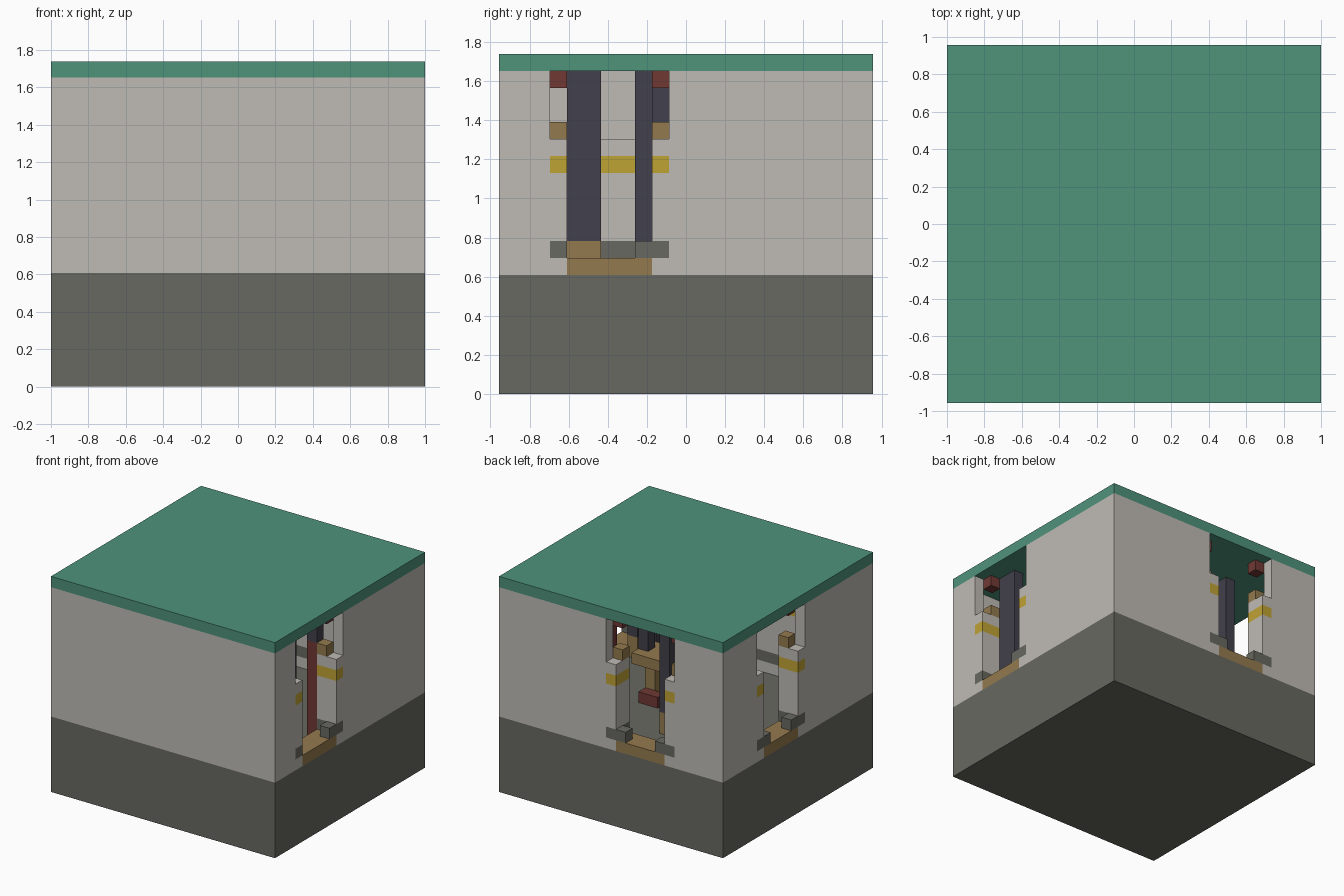
import bpy, bmesh
from mathutils import Vector

U = 2 / 23                      # one block
W, D, BASE, LEDGE, EAVES, TOP = 23, 22, 7, 15, 19, 20

if "Cube" in bpy.data.objects:
    bpy.data.objects.remove(bpy.data.objects["Cube"])


def material(name, *rgb):
    col = [((c / 255 + 0.055) / 1.055) ** 2.4 for c in rgb] + [1]
    m = bpy.data.materials.new(name)
    m.use_nodes = True
    m.diffuse_color = col
    bsdf = m.node_tree.nodes["Principled BSDF"]
    bsdf.inputs["Base Color"].default_value = col
    bsdf.inputs["Roughness"].default_value = 0.9
    return m


green = material("green roof", 79, 147, 123)
plaster = material("pale plaster", 191, 187, 181)
stone = material("dark stone", 104, 104, 97)
slate = material("blue slate", 66, 64, 76)
wood = material("brown wood", 148, 122, 78)
yellow = material("yellow trim", 191, 163, 53)
red = material("dark red", 112, 57, 52)


def point(a, b, c):
    """Block coordinates: a from the right, b from the back, c upwards."""
    return Vector(((a - W / 2) * U, (D / 2 - b) * U, c * U))


def box(name, mat, a, b, c):
    lo, hi = point(a[0], b[1], c[0]), point(a[1], b[0], c[1])
    bm = bmesh.new()
    bmesh.ops.create_cube(bm, size=1)
    for v in bm.verts:
        v.co = Vector([lo[i] if v.co[i] < 0 else hi[i] for i in range(3)])
    mesh = bpy.data.meshes.new(name)
    bm.to_mesh(mesh)
    bm.free()
    obj = bpy.data.objects.new(name, mesh)
    bpy.context.collection.objects.link(obj)
    if mat:
        mesh.materials.append(mat)
    return obj


# Each doorway: which wall it is in and where its wide top part begins
DOORS = {"back": 5, "right": 5, "left": 12}


def door_box(side, name, mat, along, depth, c):
    """Box placed along a doorway wall; depth runs inwards."""
    s = DOORS[side]
    run = (s + along[0], s + along[1])
    if side == "back":
        return box(name, mat, run, depth, c)
    if side == "right":
        return box(name, mat, depth, run, c)
    return box(name, mat, (W - depth[1], W - depth[0]), run, c)


# Foundation and roof
box("foundation", stone, (0, W), (0, D), (0, BASE))
box("roof", green, (0, W), (0, D), (EAVES, TOP))

# Walls: hollowed with a ledge inside, then cut by stepped doorways
walls = box("walls", plaster, (0, W), (0, D), (BASE, EAVES))
cutters = [box("room_cutter", None, (2, W - 2), (2, D - 2), (BASE - 1, TOP)),
           box("upper_room_cutter", None, (1, W - 1), (1, D - 1), (LEDGE, TOP))]
for side in DOORS:
    cutters.append(door_box(side, "door_cutter", None, (1, 6), (-1, 3), (BASE - 1, TOP)))
    cutters.append(door_box(side, "notch_cutter", None, (0, 7), (-1, 3), (LEDGE, TOP)))
bpy.context.view_layer.objects.active = walls
for cutter in cutters:
    cutter.hide_render = True
    mod = walls.modifiers.new("cut", "BOOLEAN")
    mod.operation = "DIFFERENCE"
    mod.solver = "EXACT"
    mod.object = cutter
    bpy.ops.object.modifier_apply(modifier=mod.name)
    bpy.data.objects.remove(cutter)

# Painted bands on the wall: inside, on the jambs and one block beside each door
mesh = walls.data
mesh.materials.clear()
for m in (plaster, stone, yellow):
    mesh.materials.append(m)
bm = bmesh.new()
bm.from_mesh(mesh)


def slice_at(co, axis):
    bmesh.ops.bisect_plane(bm, geom=bm.verts[:] + bm.edges[:] + bm.faces[:],
                           plane_co=co, plane_no=axis, dist=1e-5)


for c in (8, 9, 13, 14):
    slice_at(point(0, 0, c), (0, 0, 1))
for k in (5, 12):
    slice_at(point(k, 0, 0), (1, 0, 0))
for k in (5, 12, 19):
    slice_at(point(0, k, 0), (0, 1, 0))
for f in bm.faces:
    p = f.calc_center_median() / U
    a, b, c = p.x + W / 2, D / 2 - p.y, p.z
    f.material_index = 0
    band = 1 if 8 < c < 9 else 2 if 13 < c < 14 else 0
    inside = 0.1 < a < W - 0.1 and 0.1 < b < D - 0.1
    near = (b < 0.1 and 5 < a < 12) or (a < 0.1 and 5 < b < 12) or (a > W - 0.1 and 12 < b < 19)
    if inside or near:
        f.material_index = band
bm.to_mesh(mesh)
bm.free()

# Doorway fittings
for side in DOORS:
    door_box(side, side + "_door_sill", wood, (1, 6), (0, 2), (BASE, 8))
    for k in (1, 5):
        if (side, k) != ("left", 5):
            door_box(side, side + "_door_foot", stone, (k, k + 1), (0, 1), (8, 9))
    for k in (0, 6):
        door_box(side, side + "_door_bracket", wood, (k, k + 1), (1, 2), (LEDGE, 16))
        door_box(side, side + "_door_cap", red, (k, k + 1), (1, 2), (18, EAVES))

# Slate columns on wooden feet
for a, b in ((5, 5), (9, 5), (16, 13), (20, 16), (20, 17)):
    box("column", slate, (a, a + 1), (b, b + 1), (9, EAVES))
    box("column_foot", wood, (a, a + 1), (b, b + 1), (BASE, 9))

# Red post beside the left doorway, with a slate upper part
box("red_post", red, (20, 21), (12, 13), (BASE, 16))
box("slate_post", slate, (20, 21), (12, 13), (16, EAVES))

# Furniture in the room
box("shelf", wood, (12, 15), (8, 11), (11, 12))
box("shelf_post", slate, (14, 15), (9, 10), (12, EAVES))
box("shelf_leg", wood, (14, 15), (10, 11), (BASE, 11))
box("stool", red, (13, 15), (9, 10), (BASE, 8))
